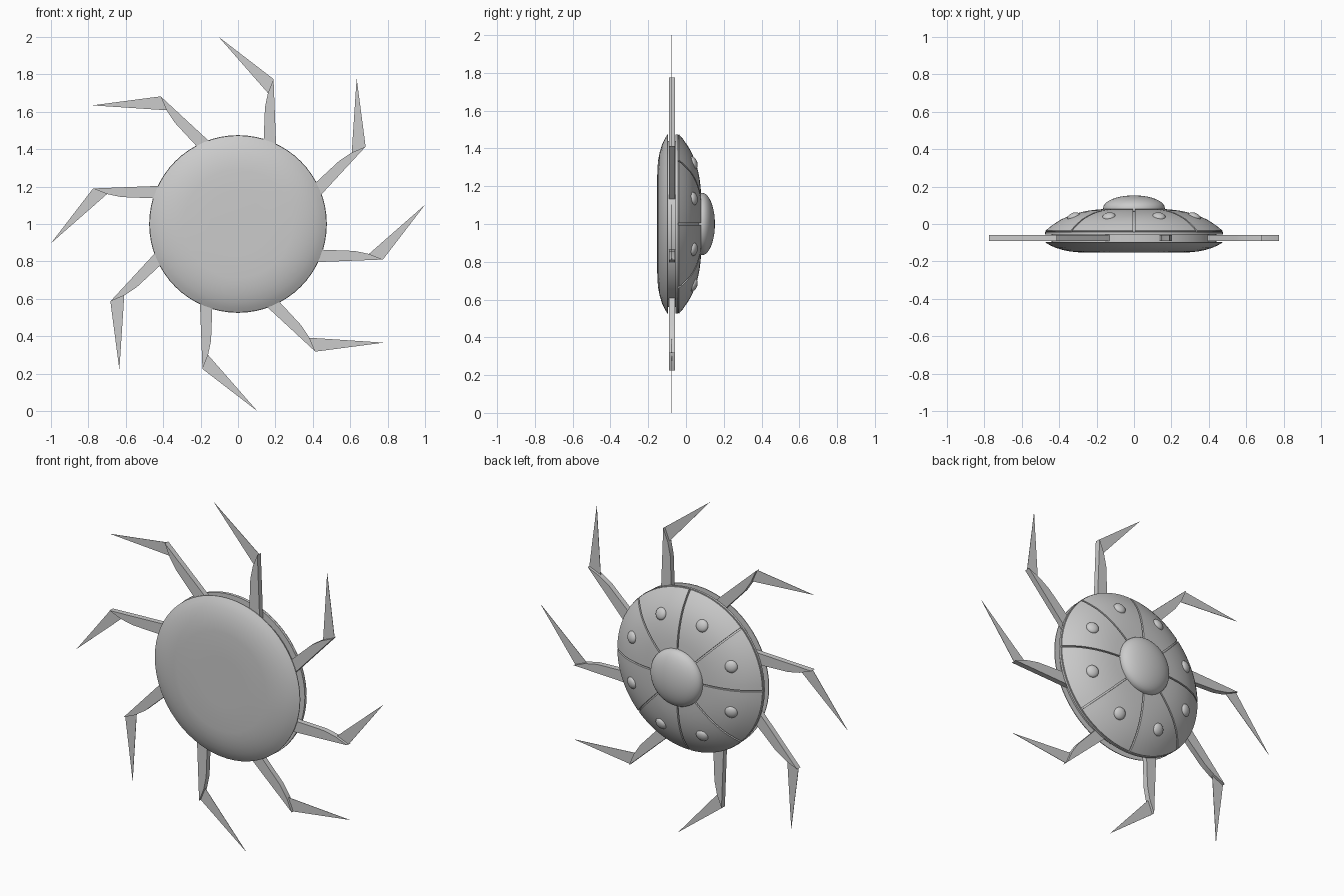
import bpy, bmesh, math
from mathutils import Vector

if "Cube" in bpy.data.objects:
    bpy.data.objects.remove(bpy.data.objects["Cube"])

CZ = 1.0  # height of the disc axis, which runs along y


def finish(name, bm, angle=35, face_back=False):
    bmesh.ops.remove_doubles(bm, verts=bm.verts, dist=1e-5)
    bmesh.ops.recalc_face_normals(bm, faces=bm.faces)
    if face_back and sum(f.normal.y * f.calc_area() for f in bm.faces) < 0:
        bmesh.ops.reverse_faces(bm, faces=bm.faces)
    me = bpy.data.meshes.new(name)
    bm.to_mesh(me)
    bm.free()
    ob = bpy.data.objects.new(name, me)
    bpy.context.collection.objects.link(ob)
    bpy.ops.object.select_all(action='DESELECT')
    ob.select_set(True)
    bpy.context.view_layer.objects.active = ob
    bpy.ops.object.shade_smooth_by_angle(angle=math.radians(angle))
    return ob


def polar(r, y, a):
    return (r * math.cos(a), y, CZ + r * math.sin(a))


def skin(bm, rows):
    for a, b in zip(rows, rows[1:]):
        for i in range(len(a) - 1):
            bm.faces.new((a[i], a[i + 1], b[i + 1], b[i]))


def lathe(name, profile, n=64, angle=35):
    bm = bmesh.new()
    rows = [[bm.verts.new(polar(max(r, 1e-7), y, 2 * math.pi * i / n)) for i in range(n + 1)]
            for r, y in profile]
    skin(bm, rows)
    bmesh.ops.dissolve_degenerate(bm, dist=1e-6, edges=bm.edges)
    return finish(name, bm, angle)


# Front cover plate, spindle core and rim
lathe("front_plate", [(0, -.153), (.15, -.153), (.29, -.152), (.34, -.147), (.38, -.139),
                      (.42, -.127), (.45, -.113), (.473, -.099), (.473, -.095), (0, -.095)])
lathe("core", [(0, -.097), (.44, -.097), (.44, -.05), (0, -.05)])
lathe("rim_ring", [(.0, -.056), (.475, -.056), (.475, -.043), (.462, -.043), (0, -.043)])

# Curved back shell: an under-layer with raised panels leaving grooves
SHELL = [(.473, -.036), (.45, -.016), (.42, .005), (.39, .024), (.353, .041), (.32, .053),
         (.28, .064), (.24, .072), (.20, .077), (.15, .081)]
DROP = .011
lathe("shell_base", [(0, -.045)] + [(.462, -.045)] + [(r - .004, y - DROP) for r, y in SHELL]
      + [(0, .07)])

bm = bmesh.new()
STEPS = 10
for k in range(8):
    mid = math.pi / 4 * (k + .5)
    rows = []
    for r, y in [(.46, -.045), (.473, -.04)] + SHELL:
        half = math.pi / 8 - math.asin(.0045 / r)
        angs = [mid - half + 2 * half * i / STEPS for i in range(STEPS + 1)]
        pts = ([polar(r - .006, y - DROP, angs[0])] + [polar(r, y, a) for a in angs]
               + [polar(r - .006, y - DROP, angs[-1])])
        rows.append([bm.verts.new(p) for p in pts])
    skin(bm, rows)
finish("shell_panels", bm, face_back=True)

# Central dome
lathe("dome", [(0, .07), (.165, .07)] +
      [(.165 * math.cos(t * math.pi / 20), .085 + .068 * math.sin(t * math.pi / 20))
       for t in range(11)])

# Ring of round lamps, one per panel
for k in range(8):
    a = math.pi / 4 * (k + .5)
    n = Vector((.42 * math.cos(a), 1, .42 * math.sin(a))).normalized()
    bm = bmesh.new()
    bmesh.ops.create_uvsphere(bm, u_segments=20, v_segments=12, radius=.035)
    bmesh.ops.scale(bm, vec=(1, 1, .55), verts=bm.verts)
    rot = n.to_track_quat('Z', 'Y').to_matrix()
    bmesh.ops.rotate(bm, matrix=rot, verts=bm.verts)
    bmesh.ops.translate(bm, vec=polar(.35, .04, a), verts=bm.verts)
    finish(f"lamp_{k + 1}", bm)

# Hooked blades: a thick arm and a thin pointed claw
ARM = [(.134, .36), (.203, .36), (.203, .441), (.19, .775), (.16, .70), (.144, .623)]
CLAW = [(.19, .775), (-.103, 1.0), (.16, .70)]


def plate(name, outline, y0, y1, turn):
    c, s = math.cos(turn), math.sin(turn)
    bm = bmesh.new()
    lo, hi = [[bm.verts.new((x * c - z * s, y, CZ + x * s + z * c)) for x, z in outline]
              for y in (y0, y1)]
    bm.faces.new(lo)
    bm.faces.new(hi[::-1])
    for i in range(len(lo)):
        j = (i + 1) % len(lo)
        bm.faces.new((lo[i], hi[i], hi[j], lo[j]))
    finish(name, bm, 20)


for k in range(8):
    plate(f"blade_arm_{k + 1}", ARM, -.091, -.059, k * math.pi / 4)
    plate(f"blade_claw_{k + 1}", CLAW, -.076, -.074, k * math.pi / 4)
